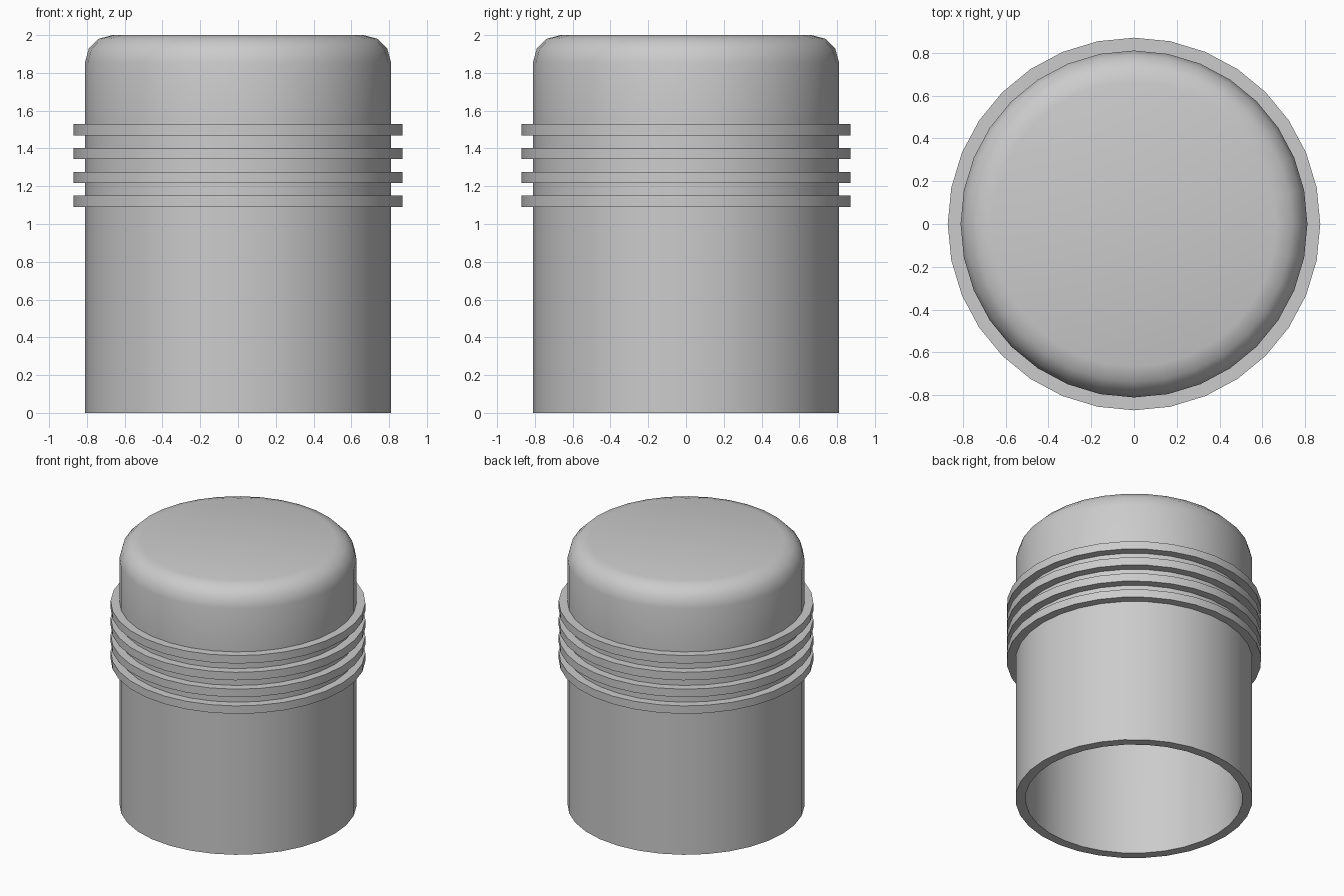
import bpy, bmesh, math

if "Cube" in bpy.data.objects:
    bpy.data.objects.remove(bpy.data.objects["Cube"])

SIDES = 32
R, RIB_R, INNER_R = 0.81, 0.87, 0.742
RIB_BOTTOMS = [1.09, 1.216, 1.343, 1.469]
RIB_H = 0.06


def lathe(name, profile):
    """Revolve an (r, z) profile, closing both ends with flat caps."""
    bm = bmesh.new()
    rings = []
    for r, z in profile:
        rings.append([bm.verts.new((r * math.cos(2 * math.pi * i / SIDES),
                                    r * math.sin(2 * math.pi * i / SIDES), z))
                      for i in range(SIDES)])
    for a, b in zip(rings, rings[1:]):
        for i in range(SIDES):
            j = (i + 1) % SIDES
            bm.faces.new((a[i], a[j], b[j], b[i]))
    bm.faces.new(rings[0][::-1])
    bm.faces.new(rings[-1])
    bmesh.ops.recalc_face_normals(bm, faces=bm.faces[:])
    mesh = bpy.data.meshes.new(name)
    bm.to_mesh(mesh)
    bm.free()
    ob = bpy.data.objects.new(name, mesh)
    bpy.context.collection.objects.link(ob)
    bpy.ops.object.select_all(action='DESELECT')
    ob.select_set(True)
    bpy.context.view_layer.objects.active = ob
    bpy.ops.object.shade_smooth_by_angle(angle=math.radians(40))
    return ob


def rounded(r, top, fillet, steps=3):
    """Quarter-round shoulder from the wall up to the flat top."""
    return [(r - fillet + fillet * math.cos(math.pi / 2 * k / steps),
             top - fillet + fillet * math.sin(math.pi / 2 * k / steps))
            for k in range(steps + 1)]


# inside of the hollow, from its ceiling down to the open rim
profile = rounded(INNER_R, 1.932, 0.09)[::-1]
profile += [(INNER_R, 0), (R, 0)]

# outer wall with four square ribs
for z in RIB_BOTTOMS:
    profile += [(R, z), (RIB_R, z), (RIB_R, z + RIB_H), (R, z + RIB_H)]

# rounded shoulder and flat crown
profile += rounded(R, 2.0, 0.145)

lathe("ribbed_hollow_cap", profile)
